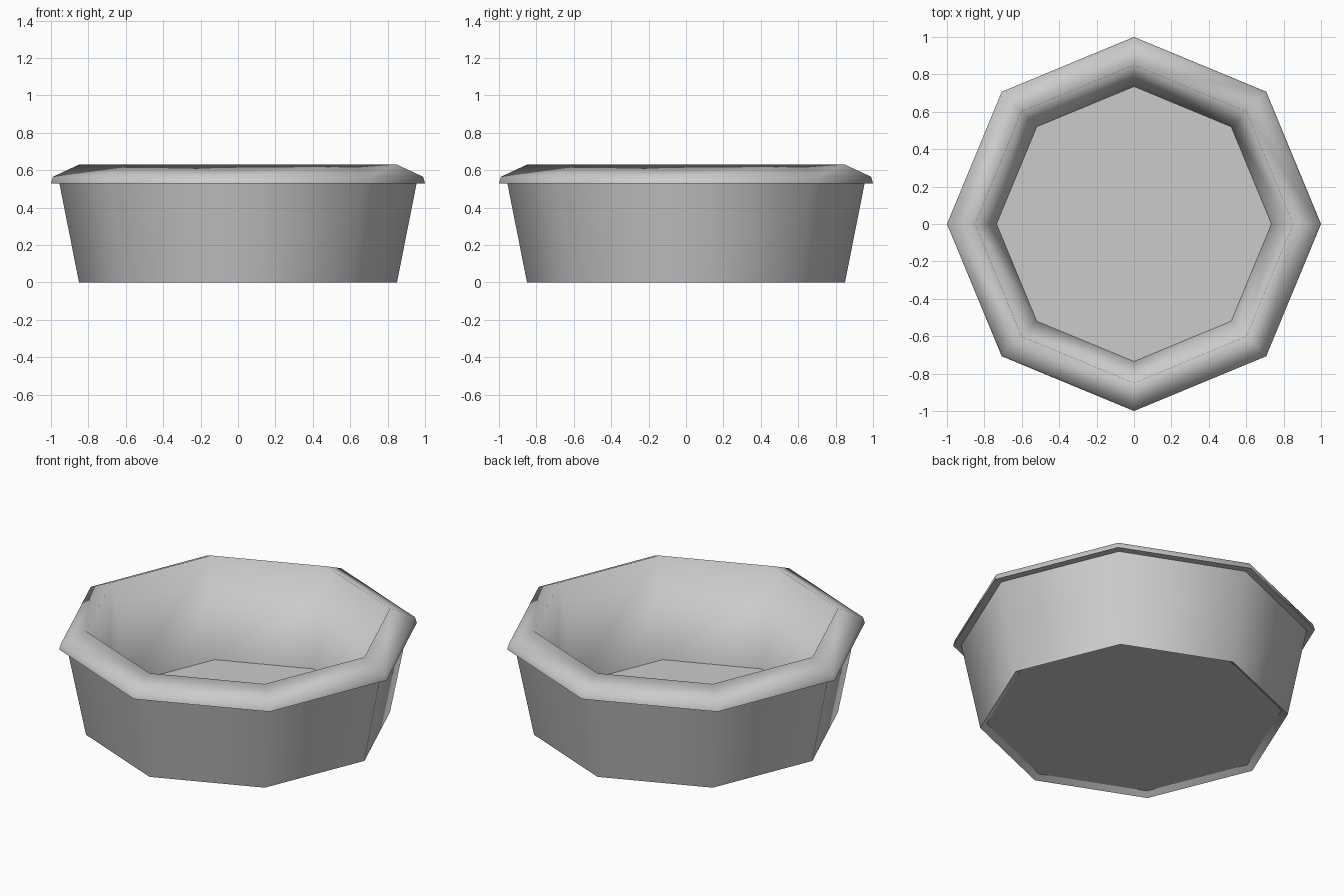
import bpy
from math import cos, sin, tau

cube = bpy.data.objects.get("Cube")
if cube:
    bpy.data.objects.remove(cube, do_unlink=True)

SIDES = 8

grey = bpy.data.materials.new("light grey")
grey.use_nodes = True
colour = (0.6, 0.6, 0.6, 1)
grey.diffuse_color = colour
grey.node_tree.nodes["Principled BSDF"].inputs["Base Color"].default_value = colour


def ring_part(name, profile, smooth=True, cap=False):
    """Turn a (radius, height) profile around z; cap fills the last ring."""
    verts = [(r * cos(tau * i / SIDES), r * sin(tau * i / SIDES), z)
             for r, z in profile for i in range(SIDES)]
    faces = []
    for k in range(len(profile) - 1):
        a, b = k * SIDES, (k + 1) * SIDES
        for i in range(SIDES):
            j = (i + 1) % SIDES
            faces.append((a + i, a + j, b + j, b + i))
    if cap:
        faces.append(tuple(range(len(verts) - SIDES, len(verts))))
    mesh = bpy.data.meshes.new(name)
    mesh.from_pydata(verts, [], faces)
    mesh.materials.append(grey)
    for p in mesh.polygons:
        p.use_smooth = smooth and len(p.vertices) == 4
    obj = bpy.data.objects.new(name, mesh)
    bpy.context.collection.objects.link(obj)
    return obj


# Tapered outer wall
ring_part("outer_wall", [(0.85, 0), (0.955, 0.53)])

# Overhanging lip, sloping rim and inner wall, shaded as one soft surface
ring_part("rim_and_inner_wall",
          [(1.0, 0.53), (0.99, 0.565), (0.85, 0.63), (0.735, 0.05)])
ring_part("rim_underside", [(0.955, 0.53), (1.0, 0.53)], smooth=False)

# Basin floor
ring_part("basin_floor", [(0.735, 0.05)], cap=True)

# Shallow recess under the base, with its flat panel facing down
ring_part("foot_inner_edge", [(0.815, 0.025), (0.85, 0)])
base = ring_part("base_panel", [(0.815, 0.025)], cap=True)
base.data.flip_normals()
